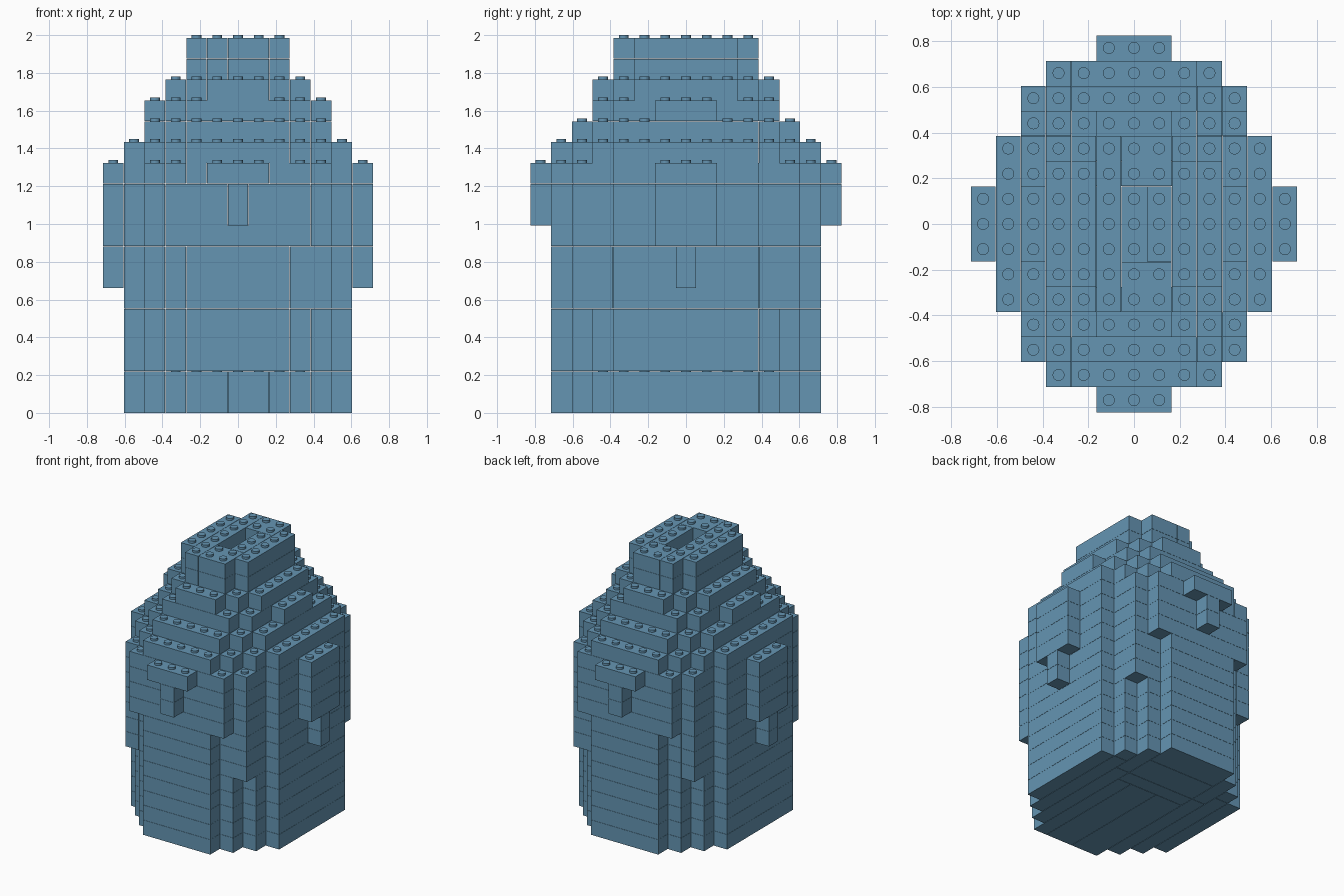
import bpy
import bmesh
from mathutils import Matrix

cube = bpy.data.objects.get("Cube")
if cube:
    bpy.data.objects.remove(cube, do_unlink=True)

PITCH, HEIGHT = 0.11, 0.1103
STUD_R, STUD_H = 0.026, 0.015
GAP = 0.0012
LAYERS = 18

blue = bpy.data.materials.new("steel_blue")
blue.use_nodes = True
blue.diffuse_color = (0.13, 0.30, 0.45, 1)
blue.node_tree.nodes["Principled BSDF"].inputs["Base Color"].default_value = blue.diffuse_color

# Squared oval size of each layer, from the bottom up
SIZES = [32] * 5 + [35] * 3 + [35.5] * 4 + [32, 24, 17.4, 13, 8.5, 8.5]


def oval(size):
    span = range(-8, 9)
    return {(i, j) for i in span for j in span if i * i + 0.73 * j * j <= size}


def cavity(body):
    """Cells at least two cells inside the wall."""
    near = [(a, b) for a in range(-2, 3) for b in range(-2, 3) if abs(a) + abs(b) <= 2]
    return {(i, j) for i, j in body if all((i + a, j + b) in body for a, b in near)}


def layer_cells(k):
    body = oval(SIZES[k])
    cells = body - cavity(body) if k > 1 else set(body)
    for s in (-1, 1):
        # Side tabs: narrow stem below a wide block
        if 6 <= k <= 11:
            cells |= {(6 * s, n) for n in ((-1, 0, 1) if k >= 8 else (0,))}
        # Front and back tabs
        if 9 <= k <= 11:
            cells |= {(n, 7 * s) for n in ((-1, 0, 1) if k == 11 else (0,))}
    return cells


def run(free, cell, axis, sign, limit):
    """Line of free cells from the given cell along one axis."""
    line = []
    i, j = cell
    while (i, j) in free and len(line) < limit:
        line.append((i, j))
        i, j = (i + sign, j) if axis == 0 else (i, j + sign)
    return line


def split_bricks(cells):
    """Cover a layer with rectangular bricks up to two cells wide."""
    free, bricks = set(cells), []
    while free:
        start = min(free, key=lambda c: (-abs(c[1]), c[1], c[0]))
        inward = 1 if start[1] <= 0 else -1
        along_x = run(free, start, 0, 1, 8)
        along_y = run(free, start, 1, inward, 8)
        if len(along_x) >= len(along_y):
            line, side = along_x, (0, inward)
        else:
            line, side = along_y, (1 if start[0] <= 0 else -1, 0)
        second = [(i + side[0], j + side[1]) for i, j in line]
        brick = line + second if all(c in free for c in second) else line
        free -= set(brick)
        bricks.append(brick)
    return bricks


def add_brick(bm, brick, z):
    lo = [min(c[n] for c in brick) for n in (0, 1)]
    hi = [max(c[n] for c in brick) for n in (0, 1)]
    size = [(hi[n] - lo[n] + 1) * PITCH - 2 * GAP for n in (0, 1)]
    mid = [(hi[n] + lo[n]) * PITCH / 2 for n in (0, 1)]
    mat = Matrix.Translation((mid[0], mid[1], z + HEIGHT / 2))
    mat = mat @ Matrix.Diagonal((size[0], size[1], HEIGHT - GAP, 1))
    bmesh.ops.create_cube(bm, size=1, matrix=mat)


def add_stud(bm, cell, z):
    mat = Matrix.Translation((cell[0] * PITCH, cell[1] * PITCH, z + STUD_H / 2 - GAP / 2))
    bmesh.ops.create_cone(bm, cap_ends=True, segments=20, radius1=STUD_R,
                          radius2=STUD_R, depth=STUD_H + GAP, matrix=mat)


# One object per brick layer, with studs only where nothing sits on top
layers = [layer_cells(k) for k in range(LAYERS)] + [set()]
for k in range(LAYERS):
    bm = bmesh.new()
    for brick in split_bricks(layers[k]):
        add_brick(bm, brick, k * HEIGHT)
    for cell in sorted(layers[k] - layers[k + 1]):
        add_stud(bm, cell, (k + 1) * HEIGHT)
    name = f"brick_layer_{k + 1}"
    mesh = bpy.data.meshes.new(name)
    bm.to_mesh(mesh)
    bm.free()
    mesh.materials.append(blue)
    bpy.context.collection.objects.link(bpy.data.objects.new(name, mesh))
